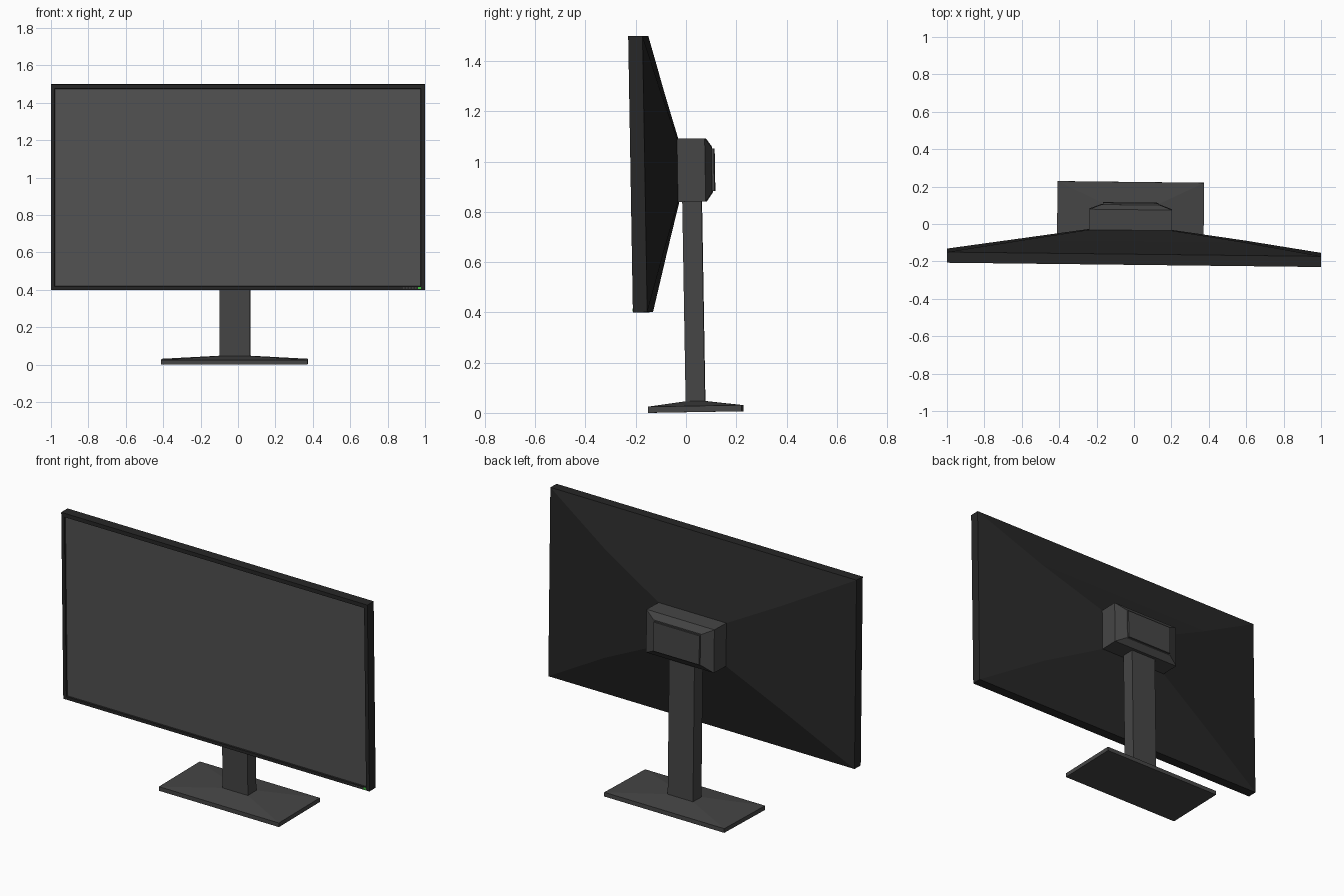
import bpy, bmesh
from mathutils import Matrix

if "Cube" in bpy.data.objects:
    bpy.data.objects.remove(bpy.data.objects["Cube"])

# The whole model stands very slightly tilted and turned
POSE = Matrix.Rotation(-0.0115, 4, 'Z') @ Matrix.Rotation(0.017, 4, 'X')


def material(name, rgb):
    m = bpy.data.materials.new(name)
    m.diffuse_color = (*rgb, 1)
    m.use_nodes = True
    m.node_tree.nodes["Principled BSDF"].inputs["Base Color"].default_value = m.diffuse_color
    return m


CASE = material("case_black", (0.02, 0.02, 0.02))
STAND = material("stand_grey", (0.06, 0.06, 0.06))
SCREEN = material("screen_grey", (0.085, 0.085, 0.085))
GREEN = material("led_green", (0.05, 0.6, 0.05))


def loft(name, rings, mat, axis='Y'):
    """Skin rectangles (u0, u1, v0, v1, depth) along an axis and cap the ends."""
    bm = bmesh.new()
    loops = []
    for u0, u1, v0, v1, d in rings:
        corners = [(u0, v0), (u1, v0), (u1, v1), (u0, v1)]
        loops.append([bm.verts.new((u, d, v) if axis == 'Y' else (u, v, d))
                      for u, v in corners])
    for a, b in zip(loops, loops[1:]):
        for i in range(4):
            j = (i + 1) % 4
            bm.faces.new((a[i], a[j], b[j], b[i]))
    bm.faces.new(loops[0])
    bm.faces.new(loops[-1])
    bmesh.ops.recalc_face_normals(bm, faces=bm.faces)
    bm.transform(POSE)
    mesh = bpy.data.meshes.new(name)
    bm.to_mesh(mesh)
    bm.free()
    mesh.materials.append(mat)
    ob = bpy.data.objects.new(name, mesh)
    bpy.context.collection.objects.link(ob)
    return ob


# Casing: recessed front bezel, rim, then two-stage tapered back
loft("display_casing", [
    (-0.975, 0.977, 0.424, 1.476, -0.184),
    (-0.978, 0.980, 0.421, 1.479, -0.193),
    (-0.998, 1.002, 0.403, 1.502, -0.193),
    (-0.998, 1.002, 0.403, 1.502, -0.136),
    (-0.585, 0.590, 0.645, 1.272, -0.070),
    (-0.240, 0.203, 0.840, 1.091, -0.015)], CASE)

# Screen panel set in the bezel
loft("screen", [(-0.975, 0.977, 0.424, 1.476, y) for y in (-0.187, -0.183)], SCREEN)

# Mount housing with chamfered back and a raised cover
loft("mount_housing", [
    (-0.240, 0.203, 0.840, 1.091, -0.016),
    (-0.240, 0.203, 0.840, 1.091, 0.095),
    (-0.175, 0.138, 0.875, 1.056, 0.120)], STAND)
loft("mount_cover", [(-0.168, 0.131, 0.880, 1.049, y) for y in (0.118, 0.130)], STAND)

# Column and base
loft("stand_column", [(-0.100, 0.065, 0.0, 0.077, z) for z in (0.04, 0.845)], STAND, 'Z')
loft("stand_base", [
    (-0.411, 0.373, -0.147, 0.225, 0.0026),
    (-0.411, 0.373, -0.147, 0.225, 0.027),
    (-0.100, 0.065, 0.0, 0.077, 0.046)], STAND, 'Z')

# Power light and row of small buttons on the lower bezel
loft("power_light", [(0.965, 0.980, 0.407, 0.419, y) for y in (-0.195, -0.190)], GREEN)
for i in range(5):
    x = 0.885 + i * 0.016
    loft(f"button_{i + 1}", [(x, x + 0.007, 0.409, 0.415, y)
                             for y in (-0.194, -0.190)], SCREEN)
